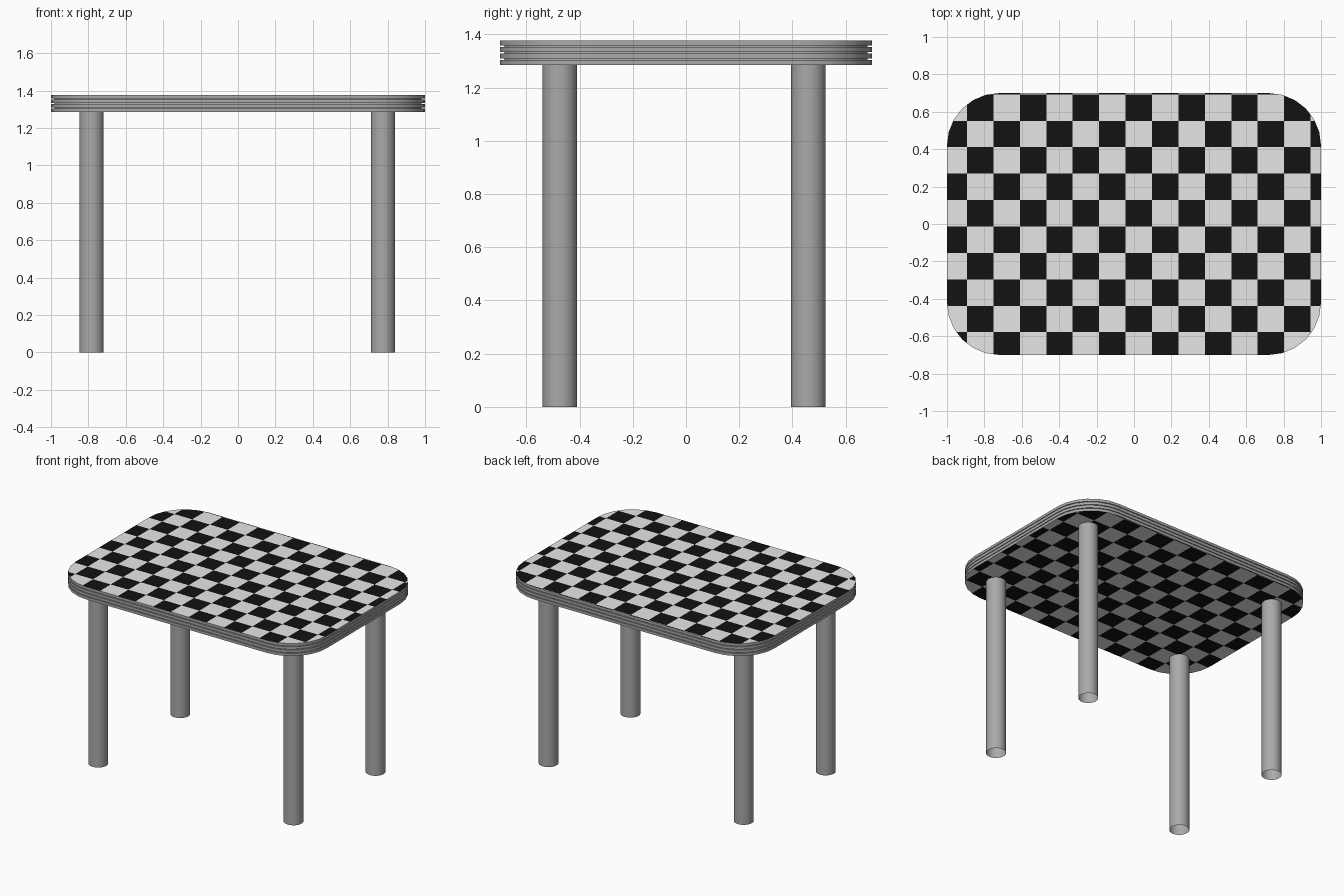
import bpy, bmesh, math
from mathutils import Vector

if "Cube" in bpy.data.objects:
    bpy.data.objects.remove(bpy.data.objects["Cube"])


def material(name, v):
    m = bpy.data.materials.new(name)
    m.diffuse_color = (v, v, v, 1)
    m.use_nodes = True
    m.node_tree.nodes["Principled BSDF"].inputs["Base Color"].default_value = m.diffuse_color
    return m


grey = material("mid grey", 0.4)
white = material("checker white", 0.8)
black = material("checker black", 0.006)


def finish(bm, name, mats):
    bmesh.ops.recalc_face_normals(bm, faces=bm.faces)
    me = bpy.data.meshes.new(name)
    bm.to_mesh(me)
    bm.free()
    ob = bpy.data.objects.new(name, me)
    bpy.context.collection.objects.link(ob)
    for m in mats:
        me.materials.append(m)
    bpy.ops.object.select_all(action='DESELECT')
    ob.select_set(True)
    bpy.context.view_layer.objects.active = ob
    bpy.ops.object.shade_smooth_by_angle(angle=math.radians(30))
    return ob


def outline(inset, z, radius=0.28, seg=6):
    # rounded rectangle, pulled in by inset
    pts = []
    for q, (sx, sy) in enumerate([(1, 1), (-1, 1), (-1, -1), (1, -1)]):
        for i in range(seg + 1):
            a = math.pi / 2 * (q + i / seg)
            r = radius - inset
            pts.append((sx * (1 - radius) + r * math.cos(a),
                        sy * (0.7 - radius) + r * math.sin(a), z))
    return pts


# table top: four stacked boards separated by thin grooves
Z0, Z1 = 1.285, 1.376
GAP, DEPTH = 0.005, 0.018
board = (Z1 - Z0 - 3 * GAP) / 4
profile = []
for i in range(4):
    z = Z0 + i * (board + GAP)
    profile += [(0, z), (0, z + board)]
    if i < 3:
        profile += [(DEPTH, z + board), (DEPTH, z + board + GAP)]
bm = bmesh.new()
rings = [[bm.verts.new(p) for p in outline(d, z)] for d, z in profile]
for a, b in zip(rings, rings[1:]):
    for i in range(len(a)):
        j = (i + 1) % len(a)
        bm.faces.new((a[i], a[j], b[j], b[i]))
caps = [bm.faces.new(rings[0][::-1]), bm.faces.new(rings[-1])]

# checker pattern: cut the two flat faces on a square grid
CELL, OX, OY = 0.1413, -0.893, 0.693


def is_cap(f):
    return all(abs(v.co.z - Z0) < 1e-4 for v in f.verts) or \
        all(abs(v.co.z - Z1) < 1e-4 for v in f.verts)


for axis, origin, half in ((0, OX, 1.0), (1, OY, 0.7)):
    n = Vector((1 - axis, axis, 0))
    for k in range(-15, 16):
        p = origin + k * CELL
        if abs(p) < half - 1e-3:
            faces = [f for f in bm.faces if is_cap(f)]
            geom = list({e for f in faces for e in f.edges} |
                        {v for f in faces for v in f.verts}) + faces
            bmesh.ops.bisect_plane(bm, geom=geom, plane_co=n * p, plane_no=n, dist=1e-5)
for f in bm.faces:
    if is_cap(f):
        c = f.calc_center_median()
        col = math.floor((c.x - OX) / CELL)
        row = math.floor((OY - c.y) / CELL)
        f.material_index = 2 if (col + row) % 2 == 0 else 1
finish(bm, "table_top", [grey, white, black])

# legs: open round tubes
for sx, xn in ((-1, "left"), (1, "right")):
    for sy, yn in ((-1, "front"), (1, "back")):
        bm = bmesh.new()
        bmesh.ops.create_cone(bm, cap_ends=False, segments=32, radius1=0.065,
                              radius2=0.065, depth=Z0)
        bmesh.ops.translate(bm, verts=bm.verts,
                            vec=(sx * 0.779 - 0.004, sy * 0.467 - 0.007, Z0 / 2))
        finish(bm, f"{yn}_{xn}_leg", [grey])
